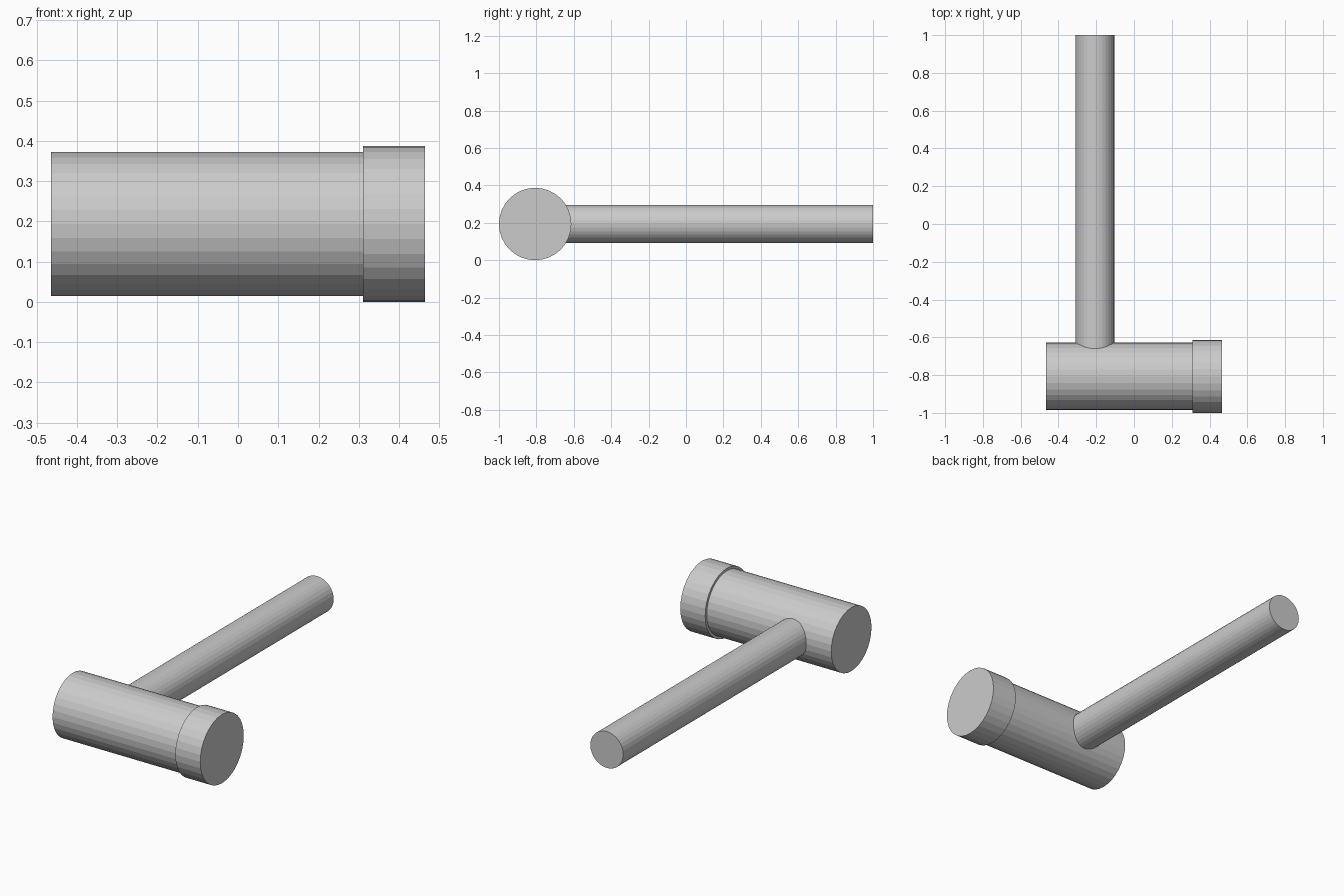
import bpy
from math import pi

cube = bpy.data.objects.get("Cube")
if cube:
    bpy.data.objects.remove(cube, do_unlink=True)

grey = bpy.data.materials.new("plain_grey")
grey.use_nodes = True
colour = (0.6, 0.6, 0.6, 1)
grey.diffuse_color = colour
grey.node_tree.nodes["Principled BSDF"].inputs["Base Color"].default_value = colour

AXIS_Y, AXIS_Z = -0.8065, 0.1935


def rod(name, radius, length, centre, rotation):
    """Flat-faced cylinder laid along the axis given by its rotation."""
    bpy.ops.mesh.primitive_cylinder_add(
        vertices=32, radius=radius, depth=length, location=centre, rotation=rotation)
    obj = bpy.context.object
    obj.name = name
    obj.data.materials.append(grey)
    return obj


# Head barrel and its wider striking face, along x
along_x = (0, pi / 2, 0)
rod("hammer_head", 0.179, 0.775, (-0.0775, AXIS_Y, AXIS_Z), along_x)
rod("striking_face", 0.1935, 0.155, (0.3875, AXIS_Y, AXIS_Z), along_x)

# Handle, running back from the middle of the head
rod("handle", 0.1025, 1 - AXIS_Y, (-0.207, (1 + AXIS_Y) / 2, AXIS_Z), (pi / 2, 0, 0))
